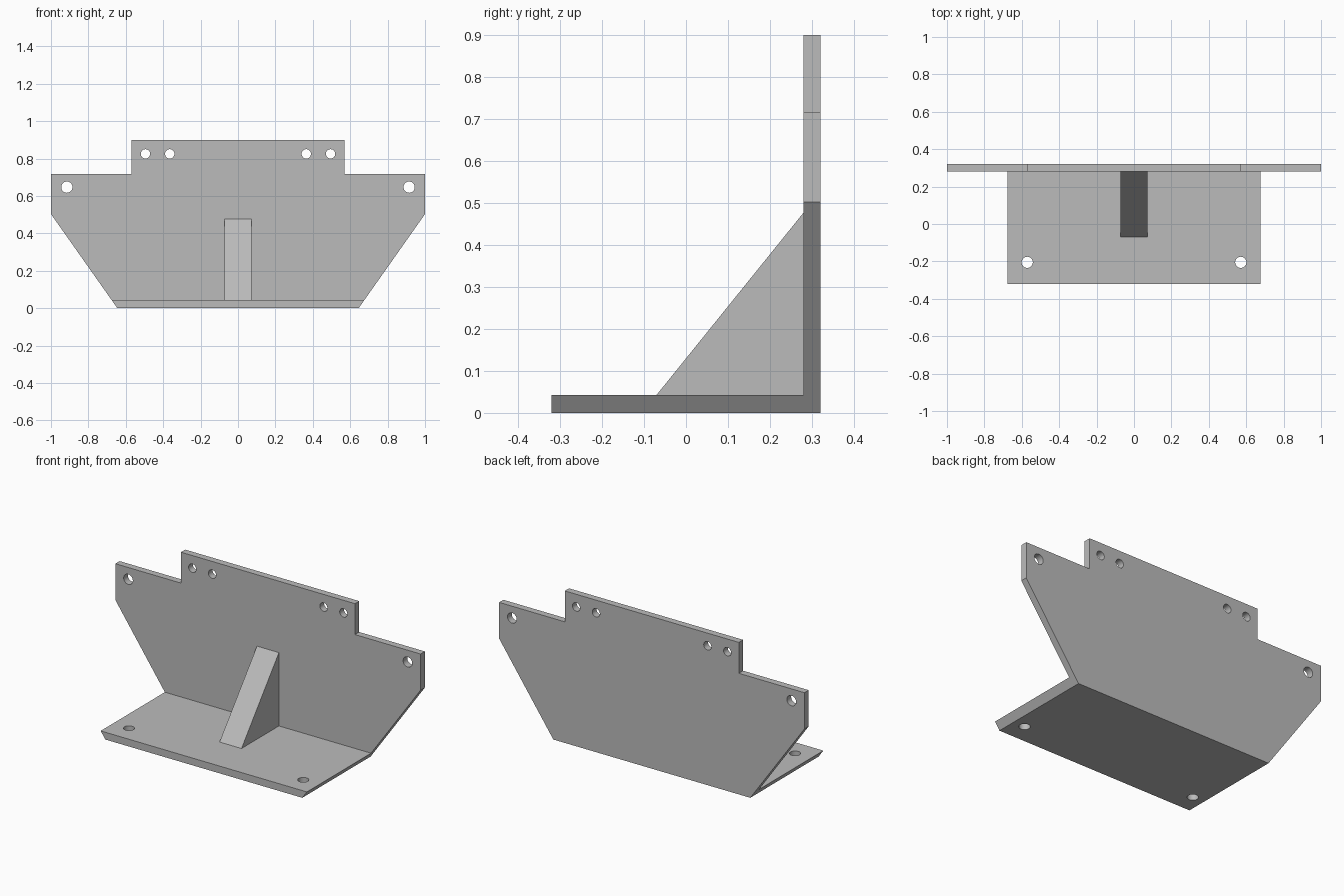
import bpy
import bmesh
from mathutils import Matrix, Vector

cube = bpy.data.objects.get("Cube")
if cube:
    bpy.data.objects.remove(cube, do_unlink=True)

# Overall sizes
BACK_Y, FRONT_Y = 0.32, -0.32
PLATE_Y = 0.28      # front face of the upright plate
FLOOR_Z = 0.043     # top face of the base plate
GUSSET_HALF = 0.072

grey = bpy.data.materials.new("plain grey")
grey.use_nodes = True
colour = (0.5, 0.5, 0.5, 1)
grey.diffuse_color = colour
grey.node_tree.nodes["Principled BSDF"].inputs["Base Color"].default_value = colour


def prism(name, points, offset):
    """Solid made by extruding a flat outline along an offset."""
    bm = bmesh.new()
    face = bm.faces.new([bm.verts.new(p) for p in points])
    out = bmesh.ops.extrude_face_region(bm, geom=[face])
    moved = [v for v in out["geom"] if isinstance(v, bmesh.types.BMVert)]
    bmesh.ops.translate(bm, verts=moved, vec=Vector(offset))
    bmesh.ops.recalc_face_normals(bm, faces=bm.faces)
    return add_object(name, bm)


def add_object(name, bm):
    mesh = bpy.data.meshes.new(name)
    bm.to_mesh(mesh)
    bm.free()
    mesh.materials.append(grey)
    obj = bpy.data.objects.new(name, mesh)
    bpy.context.collection.objects.link(obj)
    return obj


def drill(name, centre, radius, axis):
    """Cylinder cutter running along the given axis."""
    bm = bmesh.new()
    turn = Vector((0, 0, 1)).rotation_difference(Vector(axis)).to_matrix().to_4x4()
    bmesh.ops.create_cone(bm, cap_ends=True, segments=32, radius1=radius,
                          radius2=radius, depth=0.12,
                          matrix=Matrix.Translation(centre) @ turn)
    return add_object(name, bm)


def cut(target, cutter):
    cutter.hide_render = True
    mod = target.modifiers.new("cut", 'BOOLEAN')
    mod.operation = 'DIFFERENCE'
    mod.solver = 'EXACT'
    mod.object = cutter
    bpy.context.view_layer.objects.active = target
    bpy.ops.object.modifier_apply(modifier=mod.name)
    bpy.data.objects.remove(cutter, do_unlink=True)


# Bracket: mirrored outline run front to back, then hollowed to an L shape
half = [(0.645, 0), (1, 0.503), (1, 0.717), (0.57, 0.717), (0.57, 0.9)]
outline = half + [(-x, z) for x, z in reversed(half)]
bracket = prism("bracket", [(x, BACK_Y, z) for x, z in outline],
                (0, FRONT_Y - BACK_Y, 0))
opening = [(-1.2, -0.5), (1.2, -0.5), (1.2, PLATE_Y), (-1.2, PLATE_Y)]
cut(bracket, prism("opening_cutter", [(x, y, FLOOR_Z) for x, y in opening], (0, 0, 1.2)))

# Bolt holes on both sides
for side in (-1, 1):
    for x, z, radius in ((0.915, 0.647, 0.03), (0.495, 0.825, 0.025), (0.365, 0.825, 0.025)):
        cut(bracket, drill("plate_hole_cutter", (side * x, 0.3, z), radius, (0, 1, 0)))
    cut(bracket, drill("base_hole_cutter", (side * 0.571, -0.205, 0.02), 0.03, (0, 0, 1)))

# Triangular gusset bracing the two plates
triangle = [(-0.07, FLOOR_Z), (PLATE_Y, FLOOR_Z), (PLATE_Y, 0.477)]
prism("gusset", [(-GUSSET_HALF, y, z) for y, z in triangle], (2 * GUSSET_HALF, 0, 0))

# Smooth hole walls, sharp plate edges
bpy.ops.object.select_all(action='DESELECT')
bracket.select_set(True)
bpy.context.view_layer.objects.active = bracket
bpy.ops.object.shade_smooth_by_angle(angle=0.5)
